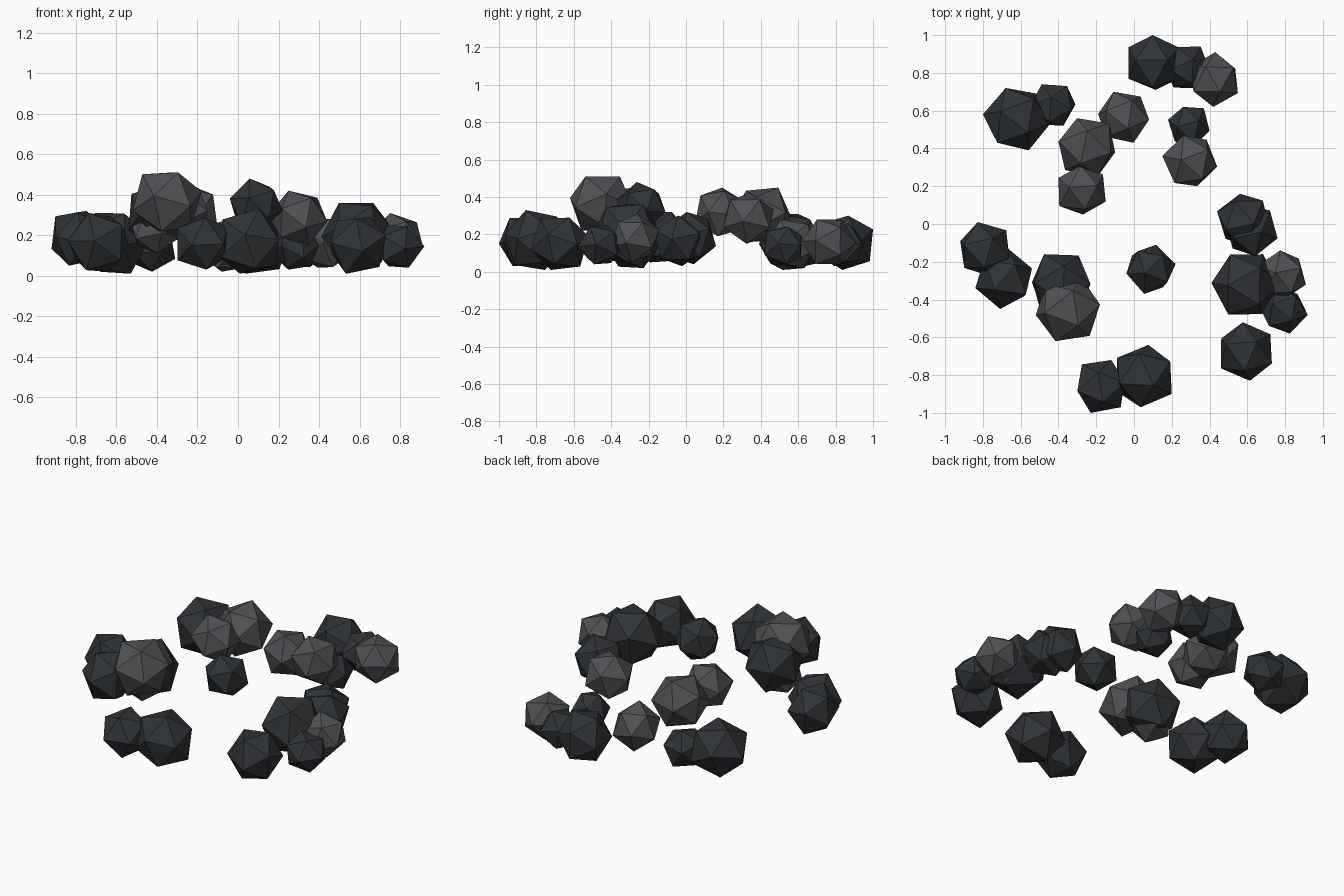
import bpy, bmesh, random
from mathutils import Vector, Euler

if "Cube" in bpy.data.objects:
    bpy.data.objects.remove(bpy.data.objects["Cube"])

random.seed(7)


def material(name, colour):
    m = bpy.data.materials.new(name)
    m.diffuse_color = colour
    m.use_nodes = True
    m.node_tree.nodes["Principled BSDF"].inputs["Base Color"].default_value = m.diffuse_color
    return m


dark = material("dark_coal", (0.030, 0.034, 0.038, 1))
grey = material("grey_coal", (0.078, 0.082, 0.088, 1))


def extents(points):
    lo = [min(p[i] for p in points) for i in range(3)]
    hi = [max(p[i] for p in points) for i in range(3)]
    return lo, [h - l for h, l in zip(hi, lo)]


def lump(name, xr, yr, zr, mat):
    """Jittered 20-sided lump, turned so its own shape best suits the extents."""
    bm = bmesh.new()
    bmesh.ops.create_icosphere(bm, subdivisions=1, radius=1)
    ranges = (xr, yr, zr)
    size = [b - a for a, b in ranges]
    base = [v.co.copy() for v in bm.verts]
    best = None
    for _ in range(150):
        turn = Euler([random.uniform(0, 6.28) for _ in range(3)]).to_matrix()
        pts = [turn @ (p * random.uniform(0.96, 1.04)) for p in base]
        lo, ext = extents(pts)
        k = [s / e for s, e in zip(size, ext)]
        score = max(k) / min(k)
        if best is None or score < best[0]:
            best = (score, pts, lo, k)
    _, pts, lo, k = best
    mid = Vector([(a + b) / 2 for a, b in ranges])
    for v, p in zip(bm.verts, pts):
        v.co = Vector([ranges[i][0] + (p[i] - lo[i]) * k[i] for i in range(3)]) - mid
    mesh = bpy.data.meshes.new(name)
    bm.to_mesh(mesh)
    bm.free()
    mesh.materials.append(mat)
    ob = bpy.data.objects.new(name, mesh)
    ob.location = mid
    bpy.context.collection.objects.link(ob)


# Dark lumps, mostly resting on the ground: x range, y range, z range
dark_lumps = [
    ((-.03, .24), (.71, 1.0), (.01, .30)),
    ((.16, .40), (.72, .94), (.03, .26)),
    ((.18, .40), (.42, .62), (.04, .24)),
    ((-.80, -.44), (.39, .72), (.01, .31)),
    ((-.55, -.31), (.52, .74), (.02, .26)),
    ((.44, .72), (-.12, .16), (.04, .32)),
    ((.48, .76), (-.17, .10), (.03, .30)),
    ((.41, .77), (-.48, -.16), (.05, .36)),
    ((.66, .92), (-.58, -.33), (.04, .25)),
    ((.46, .73), (-.83, -.52), (.01, .29)),
    ((-.04, .22), (-.37, -.11), (.22, .48)),
    ((-.09, .20), (-.97, -.64), (.01, .33)),
    ((-.30, -.05), (-1.0, -.72), (.03, .29)),
    ((-.54, -.23), (-.47, -.16), (.15, .45)),
    ((-.84, -.54), (-.45, -.13), (.02, .31)),
    ((-.92, -.66), (-.28, .01), (.05, .32)),
]

# Greyer lumps, several of them raised on the pile
grey_lumps = [
    ((.30, .55), (.62, .91), (.04, .28)),
    ((.15, .44), (.20, .47), (.15, .42)),
    ((-.19, .08), (.43, .70), (.02, .28)),
    ((-.40, -.10), (.25, .56), (.16, .45)),
    ((-.40, -.15), (.05, .31), (.19, .45)),
    ((.65, .91), (-.40, -.14), (.05, .31)),
    ((-.52, -.18), (-.62, -.28), (.22, .51)),
    ((-.53, -.29), (-.46, -.22), (.11, .35)),
]

for i, box in enumerate(dark_lumps):
    lump(f"dark_lump_{i + 1}", *box, dark)
for i, box in enumerate(grey_lumps):
    lump(f"grey_lump_{i + 1}", *box, grey)
